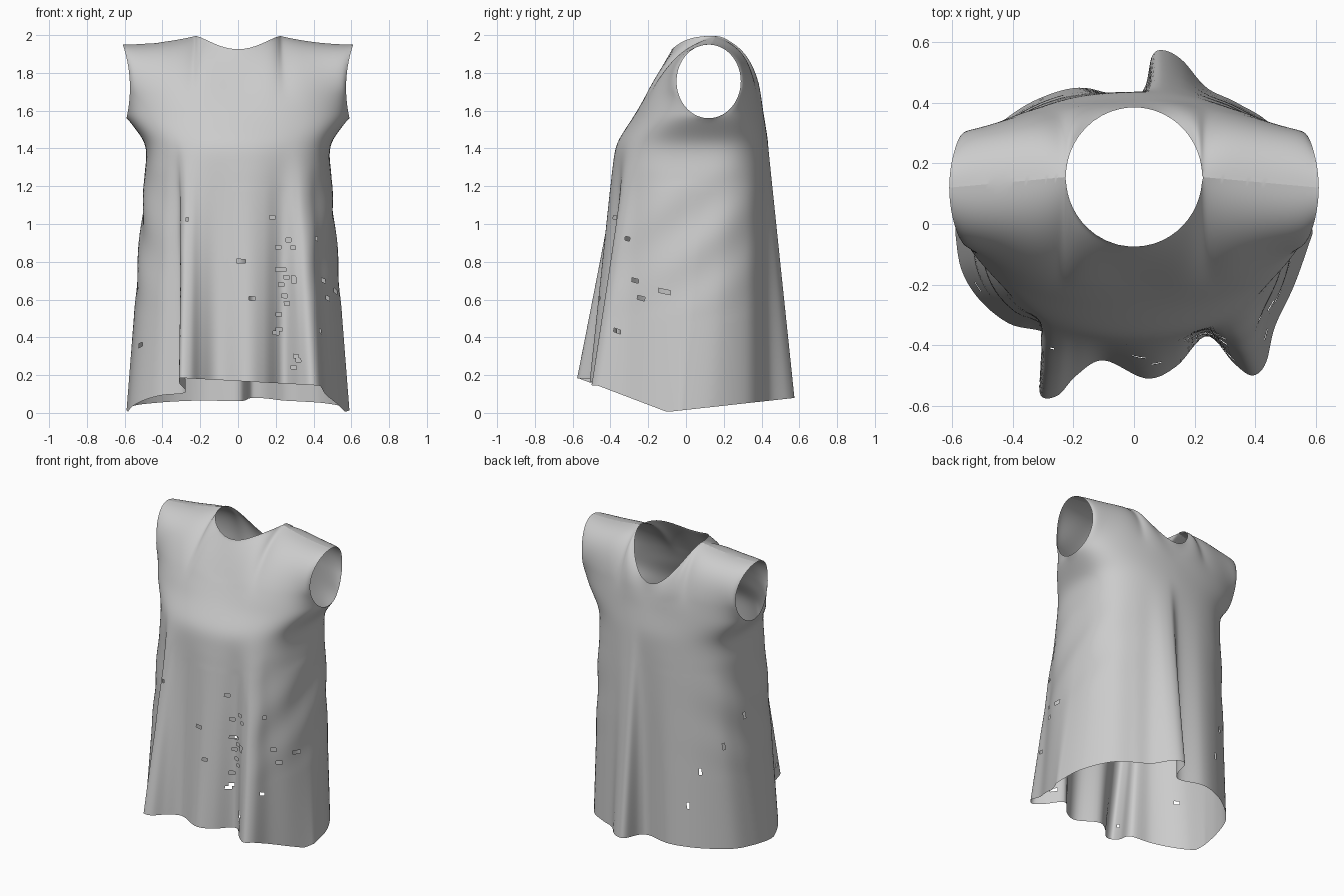
import bpy, bmesh, random
from math import sin, cos, pi
from mathutils import Vector

if "Cube" in bpy.data.objects:
    bpy.data.objects.remove(bpy.data.objects["Cube"])

COLS, LOW, MID, UP = 110, 64, 10, 36

# Hem outline, left to right: x, y, matching angle around the chest
FRONT = [(-.59, -.03, 0), (-.57, -.15, 14), (-.51, -.25, 27), (-.41, -.33, 39),
         (-.28, -.37, 47), (-.31, -.50, 51), (-.305, -.57, 55), (-.25, -.565, 60),
         (-.19, -.50, 67), (-.1, -.45, 78), (.04, -.51, 95), (.14, -.47, 107),
         (.24, -.37, 118), (.33, -.46, 127), (.39, -.50, 133), (.435, -.46, 140),
         (.465, -.34, 149), (.53, -.2, 163), (.59, -.03, 180)]
BACK = [(-.59, -.03, 0), (-.575, .1, 15), (-.53, .24, 30), (-.42, .35, 45),
        (-.3, .42, 58), (-.17, .45, 72), (-.02, .415, 88), (.035, .45, 94),
        (.06, .555, 99), (.1, .573, 103), (.16, .54, 109), (.24, .45, 119),
        (.34, .40, 132), (.46, .32, 148), (.56, .15, 165), (.59, -.03, 180)]


def spline(pts, t):
    """Catmull-Rom curve through pts, t in 0..1."""
    f = t * (len(pts) - 1)
    i = min(int(f), len(pts) - 2)
    f -= i
    a, b, c, d = (Vector(pts[max(0, min(len(pts) - 1, i + k))]) for k in (-1, 0, 1, 2))
    return b + .5 * f * ((c - a) + f * ((2 * a - 5 * b + 4 * c - d) + f * (3 * (b - c) + d - a)))


def bezier(a, b, c, d, t):
    s = 1 - t
    return a * s ** 3 + b * (3 * s * s * t) + c * (3 * s * t * t) + d * t ** 3


def ring(u, half_w, y_side, y_mid, power, z):
    s = max(0, sin(pi * u))
    return Vector((-half_w * cos(pi * u), y_side + (y_mid - y_side) * s ** power, z))


def armhole(v, side, x_sign):
    a = (v - .5) * pi
    return Vector((x_sign * (.575 + .027 * sin(a) ** 2 + .008 * sin(a)),
                   .12 + side * .17 * cos(a), 1.755 + .195 * sin(a)))


def top_edge(u, side):
    """Shoulder seam, then the neckline, then the other shoulder seam."""
    n = .36
    m = min(u, 1 - u)
    if m < n:
        sg = -1 if u < .5 else 1
        q = m / n
        return Vector((sg * (.61 - .385 * q), .12 + .035 * q, 1.95 + .045 * q ** 2))
    a = (u - n) / (1 - 2 * n) * pi
    drop = .07 * sin(a) ** 3 if side < 0 else .25 * sin(a) ** 2
    return Vector((-.225 * cos(a), .155 + side * .23 * sin(a), 1.995 - drop))


def column(t, side):
    hem = spline(FRONT if side < 0 else BACK, t)
    u = min(1, max(0, hem.z / 180))
    x, y = hem.x, hem.y
    z = .005 + .38 * max(0, -y - .1) + .11 * max(0, y + .1)
    if side < 0 and 55 < hem.z < 140:
        z = .185 - .055 * (x + .3)
    hem = Vector((x, y, z))
    chest = ring(u, .48, .1, -.378 if side < 0 else .438, .55 if side < 0 else .62, 1.42)
    pit = ring(u, .59, .12, -.285 if side < 0 else .415, .7, 1.56)
    top = top_edge(u, side)
    pts = []
    # Skirt, with diagonal drape wrinkles at the sides
    for i in range(LOW):
        p = hem.lerp(chest, i / LOW)
        fade = sin(pi * min(1, max(0, (p.z - .5) / .95))) * abs(cos(pi * u)) ** 1.5
        p.x *= 1 + .012 * fade * sin(17 * p.z - 13 * p.y)
        pts.append(p)
    # Chest up to armpit
    for i in range(MID):
        pts.append(chest.lerp(pit, i / MID))
    # Yoke: rounded over the shoulder, following the armhole at the edges
    sg = -1 if u < .5 else 1
    s = max(0, sin(pi * u))
    c = s ** 12
    edge = (1 - s) ** 2
    slope = (pit.y - chest.y) / (pit.z - chest.z) * (.35 + .65 * c)
    d = (top - pit) / 3
    h1 = pit + Vector((d.x, slope * d.z, d.z))
    h2 = top + (1 - c) * Vector((0, side * .23, -.015)) - c * d
    for i in range(UP + 1):
        v = i / UP
        chord = armhole(0, side, sg).lerp(armhole(1, side, sg), v)
        arc = pit.lerp(top, v) + armhole(v, side, sg) - chord
        pts.append(bezier(pit, h1, h2, top, v).lerp(arc, edge))
    return pts


# Front and back panels
bm = bmesh.new()
for side in (-1, 1):
    grid = [[bm.verts.new(p) for p in column(i / COLS, side)] for i in range(COLS + 1)]
    for a, b in zip(grid, grid[1:]):
        for j in range(len(a) - 1):
            q = (a[j], b[j], b[j + 1], a[j + 1])
            bm.faces.new(q if side < 0 else q[::-1])

# Sew side and shoulder seams, then relax the cloth around bust and shoulders
bmesh.ops.remove_doubles(bm, verts=bm.verts[:], dist=.0008)
inner = [v for v in bm.verts if not v.is_boundary]
for low, high, rounds in ((1.3, 1.7, 22), (1.2, 3, 6)):
    soft = [v for v in inner if low < v.co.z < high]
    for _ in range(rounds):
        bmesh.ops.smooth_vert(bm, verts=soft, factor=.5,
                              use_axis_x=True, use_axis_y=True, use_axis_z=True)

# Small worn holes: a band on one front fold plus scattered ones
random.seed(4)
band = [v for v in inner if .2 < v.co.x < .33 and v.co.y < -.3 and .22 < v.co.z < .95]
rest = [v for v in inner if .2 < v.co.z < 1.1]
holes = {f for v in random.sample(band, 16) + random.sample(rest, 16)
         for f in list(v.link_faces)[:2]}
bmesh.ops.delete(bm, geom=list(holes), context='FACES')
bmesh.ops.recalc_face_normals(bm, faces=bm.faces[:])

mesh = bpy.data.meshes.new("sleeveless_top")
bm.to_mesh(mesh)
bm.free()
for p in mesh.polygons:
    p.use_smooth = True
obj = bpy.data.objects.new("sleeveless_top", mesh)
bpy.context.collection.objects.link(obj)
